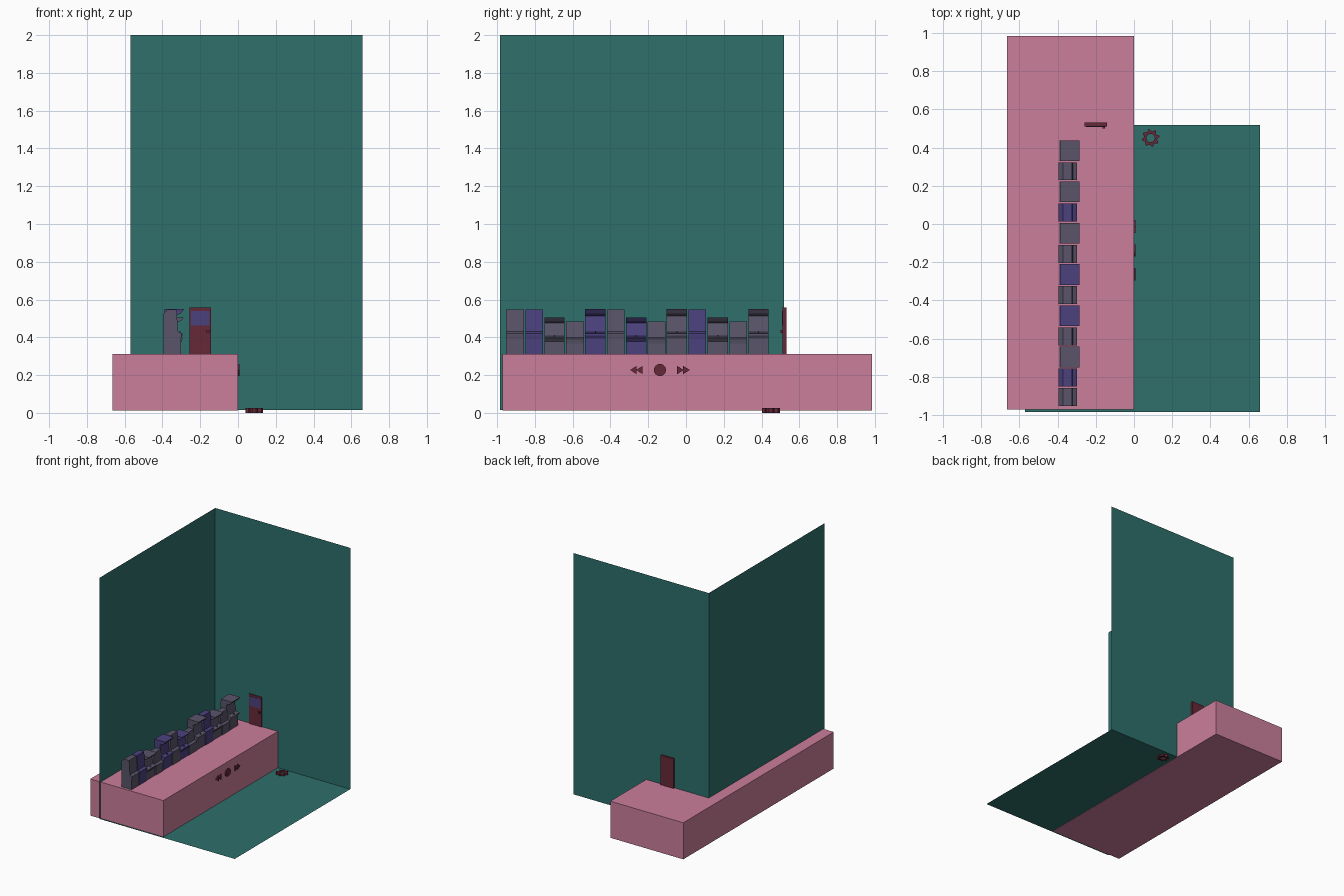
import bpy, bmesh, math
from mathutils import Vector

if "Cube" in bpy.data.objects:
    bpy.data.objects.remove(bpy.data.objects["Cube"])


def lin(c):
    return tuple(((v / 255 + 0.055) / 1.055) ** 2.4 for v in c) + (1,)


def mat(name, rgb):
    m = bpy.data.materials.new(name)
    m.diffuse_color = lin(rgb)
    m.use_nodes = True
    m.node_tree.nodes["Principled BSDF"].inputs["Base Color"].default_value = m.diffuse_color
    return m


TEAL = mat("teal", (46, 112, 108))
PINK = mat("pink", (203, 126, 155))
RED = mat("dark red", (102, 40, 56))
GREY = mat("slate grey", (90, 85, 106))
BLUE = mat("indigo", (76, 65, 126))


def finish(name, bm, material, normals=True):
    if normals:
        bmesh.ops.recalc_face_normals(bm, faces=bm.faces[:])
    me = bpy.data.meshes.new(name)
    bm.to_mesh(me)
    bm.free()
    me.materials.append(material)
    ob = bpy.data.objects.new(name, me)
    bpy.context.collection.objects.link(ob)
    return ob


def box(name, lo, hi, material):
    bm = bmesh.new()
    bmesh.ops.create_cube(bm, size=1)
    for v in bm.verts:
        v.co = Vector([(a + b) / 2 + c * (b - a) for a, b, c in zip(lo, hi, v.co)])
    return finish(name, bm, material)


def prism(name, pts, a, b, place, material):
    """Extrude a 2D outline from a to b; place(p, q, depth) gives the 3D point."""
    bm = bmesh.new()
    f = bm.faces.new([bm.verts.new(place(p, q, a)) for p, q in pts])
    ext = bmesh.ops.extrude_face_region(bm, geom=[f])
    new = [g for g in ext["geom"] if isinstance(g, bmesh.types.BMVert)]
    d = Vector(place(0, 0, b)) - Vector(place(0, 0, a))
    bmesh.ops.translate(bm, verts=new, vec=d)
    return finish(name, bm, material)


# Room: floor, left wall and back wall as thin sheets
X0, X1, Y0, Y1, Z0, Z1 = -0.57, 0.66, -0.985, 0.518, 0.014, 2.0


def sheet(name, corners):
    bm = bmesh.new()
    bm.faces.new([bm.verts.new(c) for c in corners])
    finish(name, bm, TEAL, False)


sheet("floor", [(X0, Y0, Z0), (X1, Y0, Z0), (X1, Y1, Z0), (X0, Y1, Z0)])
sheet("left_wall", [(X0, Y0, Z0), (X0, Y1, Z0), (X0, Y1, Z1), (X0, Y0, Z1)])
sheet("back_wall", [(X0, Y1, Z0), (X1, Y1, Z0), (X1, Y1, Z1), (X0, Y1, Z1)])

# Raised platform
TOP = 0.313
box("platform", (-0.665, -0.972, 0.012), (0, 0.985, TOP), PINK)

# Door with window and knob
box("door", (-0.258, 0.51, TOP), (-0.142, 0.532, 0.557), RED)
box("door_window", (-0.25, 0.508, 0.463), (-0.15, 0.511, 0.54), BLUE)
box("door_knob", (-0.166, 0.499, 0.424), (-0.152, 0.511, 0.438), RED)

# Control symbols on the platform side
side = lambda p, q, d: (d, p, q)
ZC, YC = 0.227, -0.138
disc = [(YC + 0.032 * math.cos(i * math.tau / 24), ZC + 0.032 * math.sin(i * math.tau / 24))
        for i in range(24)]
prism("round_button", disc, -0.005, 0.009, side, RED)
for s in (-1, 1):
    for k, tip in enumerate((0.126, 0.158)):
        tri = [(YC + s * tip, ZC), (YC + s * (tip - 0.035), ZC + 0.022),
               (YC + s * (tip - 0.035), ZC - 0.022)]
        prism("arrow_button_%d_%d" % (s, k), tri, -0.005, 0.009, side, RED)

# Gear on the floor: outer toothed ring bridged to a round hole
bm = bmesh.new()
N, rings = 32, []
for z in (0.0, 0.027):
    for outer in (True, False):
        ring = []
        for i in range(N):
            r = (0.047 if i % 4 < 2 else 0.035) if outer else 0.022
            a = (i + (0.5 if not outer else (0.3, -0.1, 0.1, -0.3)[i % 4] + 0.5)) * math.tau / N
            ring.append(bm.verts.new((0.087 + r * math.cos(a), 0.45 + r * math.sin(a), z)))
        rings.append(ring)
for A, B in ((0, 1), (1, 3), (3, 2), (2, 0)):
    for i in range(N):
        j = (i + 1) % N
        bm.faces.new((rings[A][i], rings[A][j], rings[B][j], rings[B][i]))
finish("gear", bm, RED)

# Cabinets: side profiles (x, height above platform)
HOODED = [(-0.39, 0), (-0.306, 0), (-0.306, 0.08), (-0.294, 0.098), (-0.294, 0.106),
          (-0.325, 0.114), (-0.338, 0.2), (-0.303, 0.213), (-0.286, 0.236), (-0.388, 0.236)]
SLANTED = [(-0.395, 0), (-0.302, 0), (-0.302, 0.075), (-0.298, 0.1), (-0.298, 0.108),
           (-0.318, 0.118), (-0.325, 0.235), (-0.372, 0.235), (-0.395, 0.21)]
# kind -> profile, height scale, half width
KINDS = {"A": (HOODED, 1.0, 0.054), "C": (HOODED, 0.815, 0.054),
         "B": (SLANTED, 1.0, 0.047), "D": (SLANTED, 0.73, 0.047)}
# kind and colour, from the front of the row to the back
ROW = ["B", "Bb", "C", "D", "Ab", "B", "Cb", "D", "A", "Bb", "C", "D", "A"]
y = -0.952
for n, code in enumerate(ROW):
    prof, sz, hw = KINDS[code[0]]
    m = BLUE if "b" in code else GREY
    pts = [(px, TOP + pz * sz) for px, pz in prof]
    prism("cabinet_%d" % n, pts, y, y + 2 * hw, lambda p, q, d: (p, d, q), m)
    if prof is HOODED:
        zc = TOP + 0.108 * sz
        box("joystick_%d" % n, (-0.311, y + hw - 0.003, zc - 0.004),
            (-0.305, y + hw + 0.003, zc + 0.012), m)
    y += 2 * hw + 0.007
